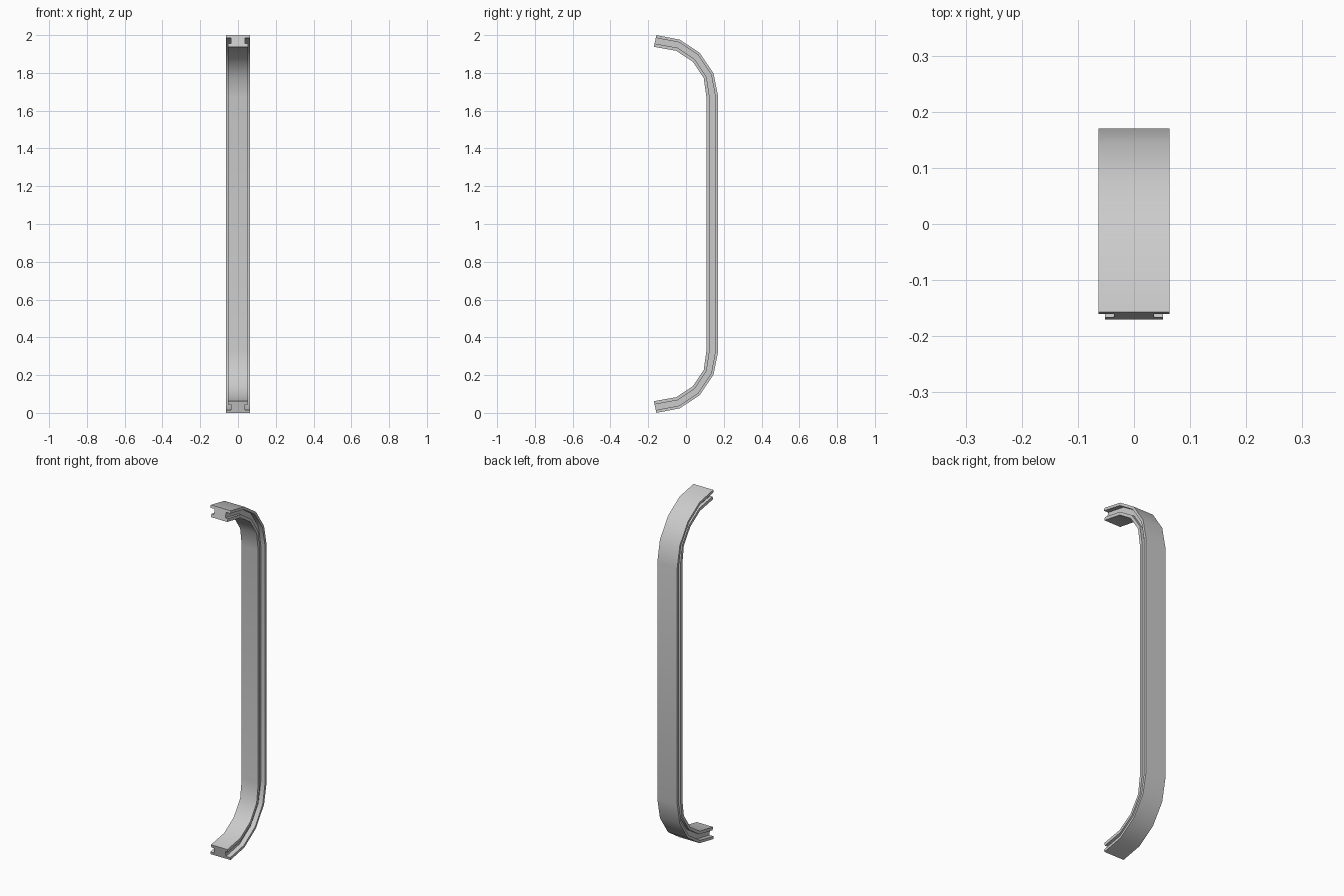
import bpy, bmesh, math

if "Cube" in bpy.data.objects:
    bpy.data.objects.remove(bpy.data.objects["Cube"])

# Side-view path (y, z) of the upper half: outer face and inner face of the rail
outer = [(-0.157, 2.0), (-0.033, 1.976), (0.073, 1.906), (0.146, 1.797), (0.17, 1.676)]
inner = [(-0.17, 1.938), (-0.052, 1.917), (0.036, 1.859), (0.094, 1.772), (0.108, 1.67)]

# Half cross-section: (half width, depth from outer face 0 to inner face 1)
half = [(0.063, 0.0), (0.063, 0.24), (0.036, 0.24),
        (0.036, 0.72), (0.052, 0.72), (0.052, 1.0)]
profile = half + [(-x, d) for x, d in reversed(half)]


def mirrored(path):
    return path + [(y, 2 - z) for y, z in reversed(path)]


# Sweep the grooved section along the path
bm = bmesh.new()
rings = []
for (oy, oz), (iy, iz) in zip(mirrored(outer), mirrored(inner)):
    rings.append([bm.verts.new((x, oy + (iy - oy) * d, oz + (iz - oz) * d))
                  for x, d in profile])
n = len(profile)
for a, b in zip(rings, rings[1:]):
    for i in range(n):
        j = (i + 1) % n
        bm.faces.new((a[i], a[j], b[j], b[i]))

# End caps
bm.faces.new(rings[0])
bm.faces.new(rings[-1][::-1])
bmesh.ops.recalc_face_normals(bm, faces=bm.faces[:])

mesh = bpy.data.meshes.new("grooved_rail")
bm.to_mesh(mesh)
bm.free()
rail = bpy.data.objects.new("grooved_rail", mesh)
bpy.context.collection.objects.link(rail)

# Smooth the bends, keep section edges sharp
bpy.context.view_layer.objects.active = rail
rail.select_set(True)
bpy.ops.object.shade_smooth_by_angle(angle=math.radians(30))
